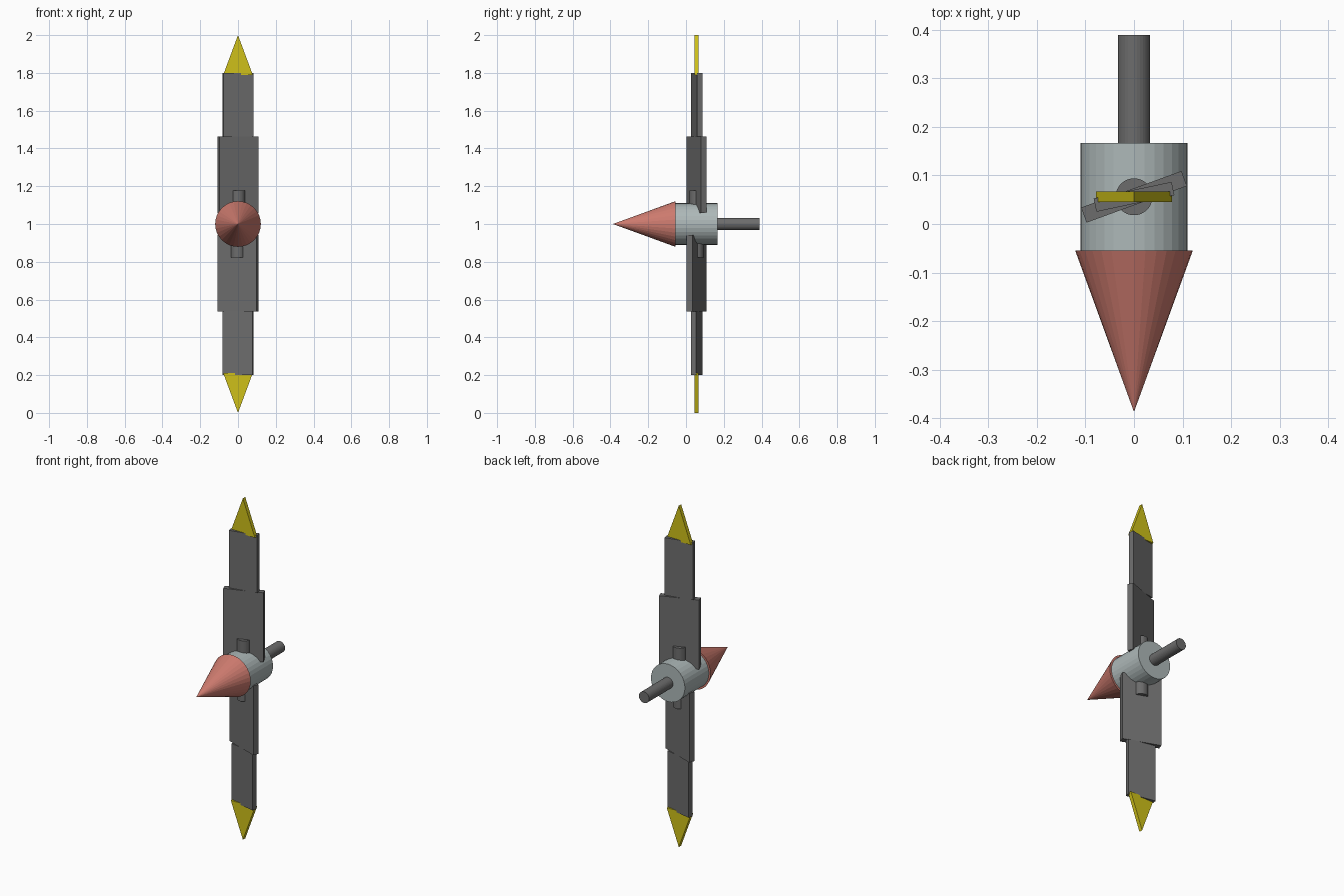
import bpy, bmesh, math
from mathutils import Matrix, Vector

if "Cube" in bpy.data.objects:
    bpy.data.objects.remove(bpy.data.objects["Cube"])

CZ, CY = 1.0, 0.056   # hub axis height, blade axis depth


def material(name, rgb):
    m = bpy.data.materials.new(name)
    m.diffuse_color = (*rgb, 1)
    m.use_nodes = True
    m.node_tree.nodes["Principled BSDF"].inputs["Base Color"].default_value = m.diffuse_color
    return m


RED = material("salmon red", (0.62, 0.20, 0.16))
STEEL = material("light steel", (0.42, 0.48, 0.48))
GREY = material("dark grey", (0.15, 0.15, 0.15))
YELLOW = material("yellow", (0.62, 0.53, 0.01))


def finish(name, bm, mat):
    bmesh.ops.recalc_face_normals(bm, faces=bm.faces)
    me = bpy.data.meshes.new(name)
    bm.to_mesh(me)
    bm.free()
    me.materials.append(mat)
    ob = bpy.data.objects.new(name, me)
    bpy.context.collection.objects.link(ob)


def round_part(name, r1, r2, start, end, mat, extra=Matrix()):
    """Cylinder or cone from start (radius r1) to end (radius r2)."""
    a, b = Vector(start), Vector(end)
    rot = (b - a).to_track_quat('Z', 'Y').to_matrix().to_4x4()
    bm = bmesh.new()
    bmesh.ops.create_cone(bm, cap_ends=True, segments=32, radius1=r1, radius2=r2,
                          depth=(b - a).length,
                          matrix=extra @ Matrix.Translation((a + b) / 2) @ rot)
    finish(name, bm, mat)


def slab(name, width, thick, z0, z1, degrees, extra):
    """Flat blade plate twisted about the blade axis."""
    bm = bmesh.new()
    bmesh.ops.create_cube(bm, size=1, matrix=extra
                          @ Matrix.Translation((0, 0, (z0 + z1) / 2))
                          @ Matrix.Rotation(math.radians(degrees), 4, 'Z')
                          @ Matrix.Diagonal((width, thick, z1 - z0, 1)))
    finish(name, bm, GREY)


def tip(name, half, thick, z0, z1, extra):
    """Triangular prism pointing outward."""
    bm = bmesh.new()
    f = bm.faces.new([bm.verts.new((x, -thick / 2, z))
                      for x, z in ((-half, z0), (half, z0), (0, z1))])
    new = bmesh.ops.extrude_face_region(bm, geom=[f])["geom"]
    bmesh.ops.translate(bm, vec=(0, thick, 0),
                        verts=[v for v in new if isinstance(v, bmesh.types.BMVert)])
    bm.transform(extra)
    finish(name, bm, YELLOW)


# Nose cone, hub and drive shaft along the y axis
round_part("nose_cone", 0.121, 0, (0, -0.055, CZ), (0, -0.387, CZ), RED)
round_part("hub", 0.11, 0.11, (0, -0.056, CZ), (0, 0.167, CZ), STEEL)
round_part("drive_shaft", 0.033, 0.033, (0, 0.15, CZ), (0, 0.389, CZ), GREY)

# Two blades, the lower one turned half a turn about the hub axis
for side, angle in (("upper", 0), ("lower", math.pi)):
    m = Matrix.Translation((0, CY, CZ)) @ Matrix.Rotation(angle, 4, 'Y')
    round_part(side + "_blade_root", 0.038, 0.038, (0, 0, 0.05), (0, 0, 0.178), GREY, m)
    slab(side + "_inner_blade", 0.22, 0.033, 0.057, 0.463, 20, m)
    slab(side + "_outer_blade", 0.164, 0.028, 0.463, 0.80, 12, m)
    tip(side + "_blade_tip", 0.078, 0.022, 0.79, 1.0, m)
